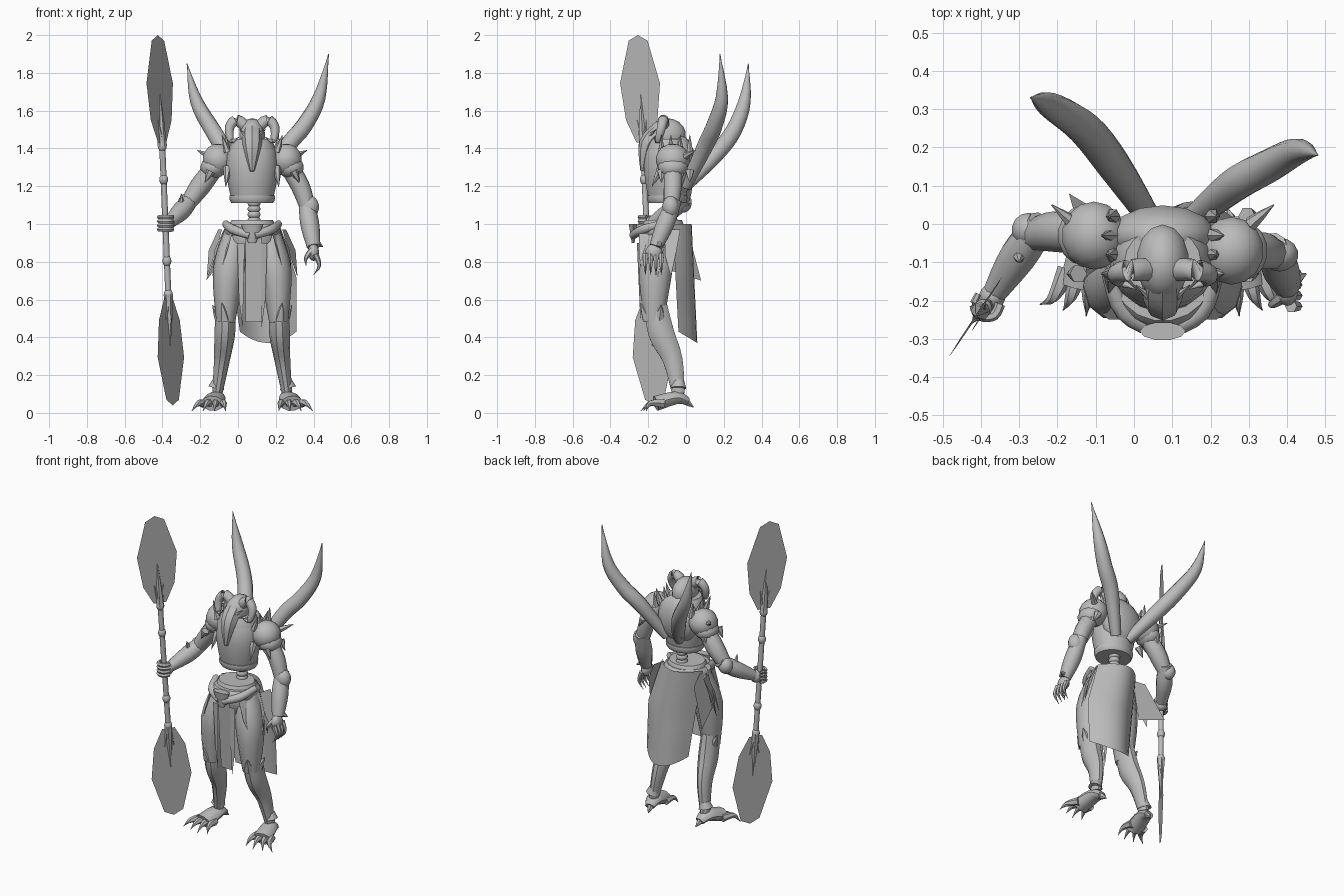
import bpy
import bmesh
import math
from mathutils import Vector

default_cube = bpy.data.objects.get("Cube")
if default_cube:
    bpy.data.objects.remove(default_cube, do_unlink=True)

grey = bpy.data.materials.new("plain_grey")
grey.use_nodes = True
grey.diffuse_color = (.5, .5, .5, 1)
grey.node_tree.nodes["Principled BSDF"].inputs["Base Color"].default_value = grey.diffuse_color

MIDDLE = .075  # x of the body's own centre line
SIDES = {"right": -1, "left": 1}
parts = []


def finish(name, bm, closed=True):
    if closed:
        bmesh.ops.recalc_face_normals(bm, faces=bm.faces)
    mesh = bpy.data.meshes.new(name)
    bm.to_mesh(mesh)
    bm.free()
    mesh.materials.append(grey)
    obj = bpy.data.objects.new(name, mesh)
    bpy.context.collection.objects.link(obj)
    parts.append(obj)


def blend(values, t):
    """Smooth curve through evenly spaced numbers or vectors."""
    last = len(values) - 1
    i = min(int(t * last), last - 1)
    f = t * last - i
    start, end = values[i], values[i + 1]
    leaving = (end - values[max(i - 1, 0)]) / 2
    arriving = (values[min(i + 2, last)] - start) / 2
    curve = (end - start) * 3 - leaving * 2 - arriving
    settle = (start - end) * 2 + leaving + arriving
    return start + leaving * f + curve * f ** 2 + settle * f ** 3


def tube(name, points, radii, depth=1, sides=10):
    """Sweep an ellipse, depth times as deep as wide, along a smooth path."""
    points = [Vector(p) for p in points]
    steps = 4 * (len(points) - 1)
    path = [blend(points, i / steps) for i in range(steps + 1)]
    span = path[-1] - path[0]
    reference = Vector((0, 1, 0)) if abs(span.x) > .7 * span.length else Vector((1, 0, 0))
    bm = bmesh.new()
    rings = []
    for i, point in enumerate(path):
        ahead = (path[min(i + 1, steps)] - path[max(i - 1, 0)]).normalized()
        across = (reference - reference.dot(ahead) * ahead).normalized()
        other = ahead.cross(across) * depth
        radius = max(blend(radii, i / steps), .002)
        turns = [math.tau * k / sides for k in range(sides)]
        rings.append([bm.verts.new(point + (across * math.cos(a) + other * math.sin(a)) * radius) for a in turns])
    for low, high in zip(rings, rings[1:]):
        for k in range(sides):
            bm.faces.new((low[k - 1], low[k], high[k], high[k - 1]))
    bm.faces.new(rings[0])
    bm.faces.new(rings[-1])
    finish(name, bm)


def spike(name, points, width):
    tube(name, points, radii=(width, width * .6, 0), sides=6)


def ball(name, points, size):
    bm = bmesh.new()
    bmesh.ops.create_uvsphere(bm, u_segments=14, v_segments=9, radius=1)
    bmesh.ops.scale(bm, vec=size, verts=bm.verts)
    bmesh.ops.translate(bm, vec=points[0], verts=bm.verts)
    finish(name, bm)


def plate(name, points):
    bm = bmesh.new()
    bm.faces.new([bm.verts.new(p) for p in points])
    finish(name, bm, closed=False)


def sheet(name, surface, columns, rows):
    """Cloth from a function of u and v, both running from zero to one."""
    bm = bmesh.new()
    grid = [[bm.verts.new(surface(c / columns, r / rows)) for c in range(columns + 1)] for r in range(rows + 1)]
    for upper, lower in zip(grid, grid[1:]):
        for c in range(columns):
            bm.faces.new((upper[c], upper[c + 1], lower[c + 1], lower[c]))
    finish(name, bm, closed=False)


def upright(name, y, bottom, top, radii, depth=.9):
    tube(name, [(MIDDLE, y, bottom), (MIDDLE, y, top)], radii, depth, sides=18)


def both(build, name, points, *shape):
    """Build a part on each side; x is the distance from the centre line."""
    for label, side in SIDES.items():
        build(label + "_" + name, [(MIDDLE + side * x, y, z) for x, y, z in points], *shape)


# Double-bladed pole
pole_top, pole_bottom = Vector((-.425, -.255, 2)), Vector((-.345, -.165, .04))
blade_side = Vector((.55, .83, 0))
half_outline = {.015: .06, .13: .127, .23: .1, .29: .04}
for label, start, end in (("upper", pole_top, pole_bottom), ("lower", pole_bottom, pole_top)):
    one_edge = [start.lerp(end, t) + blade_side * w for t, w in half_outline.items()]
    other_edge = [start.lerp(end, t) - blade_side * w for t, w in half_outline.items()]
    plate(label + "_blade", [start] + one_edge + other_edge[::-1])
    socket = start.lerp(end, .3)
    spike(label + "_blade_tang", (socket, start.lerp(end, .16)), .025)
    for side in SIDES.values():
        spike(label + "_blade_prong", (socket, start.lerp(end, .23) + blade_side * side * .03), .016)
    for t in (.3, .39):
        ball(label + "_pole_knob", [start.lerp(end, t)], (.024, .024, .03))
tube("pole_shaft", (pole_top.lerp(pole_bottom, .29), pole_top.lerp(pole_bottom, .71)), radii=(.016, .016))

# Great back horns
horn_radii = (.03, .045, .045, .034, 0)
tube("right_back_horn", ((.05, 0, 1.2), (-.05, .15, 1.36), (-.13, .25, 1.49), (-.22, .31, 1.65), (-.27, .33, 1.85)), horn_radii)
tube("left_back_horn", ((.14, 0, 1.2), (.26, .1, 1.41), (.35, .15, 1.52), (.43, .19, 1.67), (.48, .18, 1.9)), horn_radii)

# Torso and waist
upright("chest", y=-.1, bottom=1.13, top=1.45, radii=(.11, .13, .14, .09))
upright("breastplate_rim", y=-.1, bottom=1.11, top=1.15, radii=(.11, .12, .12))
upright("gorget", y=-.1, bottom=1.37, top=1.45, radii=(.13, .12, .1))
ball("upper_back", [(MIDDLE, -.03, 1.32)], (.14, .08, .15))
for i in range(5):
    ball("spine_bone", [(MIDDLE + .01, -.08, 1.02 + .03 * i)], (.035, .035, .025))
upright("pelvis", y=-.12, bottom=.8, top=1.02, radii=(.06, .13, .14, .11))
upright("belt", y=-.13, bottom=.94, top=1, radii=(.14, .15, .13), depth=.95)
tube("belt_buckle", ((MIDDLE, -.28, 1), (MIDDLE, -.28, .9)), radii=(.06, .02), depth=.4)

# Head with long muzzle and curled horns
ball("head", [(MIDDLE, -.1, 1.47)], (.07, .1, .09))
tube("muzzle", ((MIDDLE, -.13, 1.5), (MIDDLE, -.2, 1.42), (MIDDLE, -.23, 1.28)), radii=(.05, .05, .012), sides=8)
both(spike, "brow", ((.01, -.21, 1.45), (.07, -.16, 1.5)), .018)
both(tube, "head_horn", ((.02, -.12, 1.5), (.08, -.12, 1.55), (.12, -.13, 1.51), (.11, -.15, 1.44), (.07, -.17, 1.46)), (.032, .028, .02, 0))

# Layered shoulder armour with spikes, the left one carried further forward
for label, side in SIDES.items():
    x, y = MIDDLE + side * .18, -.05 - .02 * side
    ball(label + "_shoulder_dome", [(x, y, 1.34)], (.085, .09, .085))
    ball(label + "_shoulder_skirt", [(x + .025 * side, y, 1.3)], (.07, .08, .06))
both(spike, "shoulder_thorn", ((.23, 0, 1.36), (.29, .05, 1.39)), .02)
both(spike, "chest_fringe", ((.13, -.13, 1.3), (.14, -.18, 1.2)), .025)
for i in range(4):
    y = .02 - .05 * i
    both(spike, "collar_spike", ((.13, y, 1.38), (.14 + .02 * (i % 2), y, 1.47)), .02)
    both(spike, "shoulder_fringe", ((.22, y, 1.28), (.25, y, 1.22)), .025)

# Right arm gripping the pole
tube("right_upper_arm", ((-.11, -.03, 1.32), (-.2, -.02, 1.2), (-.27, -.03, 1.1)), radii=(.05, .055, .04))
tube("right_forearm", ((-.24, 0, 1.14), (-.3, -.08, 1.07), (-.37, -.19, 1)), radii=(.04, .05, .03))
ball("right_elbow_guard", [(-.275, -.015, 1.11)], (.045, .045, .05))
spike("right_forearm_spike", ((-.3, -.08, 1.1), (-.3, -.1, 1.16)), .02)
ball("right_palm", [(-.37, -.19, 1)], (.035, .035, .04))
grip = pole_top.lerp(pole_bottom, .51)
for i in range(4):
    bend = [Vector((math.cos(a), math.sin(a), 0)) * .035 for a in (0, -1, -2, -3, -4)]
    tube("right_finger", [grip + curl + Vector((0, 0, .022 * i - .03)) for curl in bend], radii=(.013, .013, .008), sides=6)

# Left arm hanging
tube("left_upper_arm", ((.26, -.07, 1.32), (.33, -.07, 1.2), (.37, -.08, 1.08)), radii=(.05, .05, .04))
tube("left_forearm", ((.36, -.06, 1.13), (.38, -.11, 1), (.4, -.16, .88)), radii=(.04, .05, .036))
ball("left_elbow_guard", [(.38, -.08, 1.09)], (.05, .045, .06))
ball("left_palm", [(.4, -.17, .85)], (.03, .045, .045))
spike("left_wrist_fin", ((.41, -.15, .9), (.45, -.13, .88)), .025)
spike("left_thumb", ((.39, -.19, .86), (.36, -.21, .82), (.36, -.21, .78)), .018)
for i in range(4):
    y = -.215 + .028 * i
    spike("left_finger", ((.41, y, .84), (.43, y, .78), (.4, y, .73)), .017)

# Legs with greaves and clawed feet
both(tube, "thigh", ((.08, -.12, .95), (.125, -.16, .75), (.14, -.17, .48)), (.07, .083, .05), 1.1)
both(tube, "shin", ((.14, -.16, .56), (.145, -.13, .42), (.16, -.07, .28), (.185, -.04, .1)), (.05, .055, .042, .027), 1.3)
both(spike, "knee_crest", ((.145, -.2, .5), (.16, -.24, .58)), .035)
both(spike, "knee_wing", ((.17, -.14, .5), (.21, -.13, .57)), .03)
both(tube, "ankle_cuff", ((.18, -.04, .17), (.19, -.04, .13)), (.03, .043))
both(tube, "foot", ((.18, .01, .06), (.19, -.05, .08), (.21, -.16, .05)), (.03, .05, .06), .7)
both(spike, "heel_claw", ((.18, 0, .06), (.17, .04, .03)), .022)
for i in range(4):
    root, tip = .16 + .03 * i, .14 + .06 * i
    reach = -.24 + .015 * abs(i - 1)
    both(spike, "toe", ((root, -.12, .05), ((root + tip) / 2, -.19, .05), (tip, reach, .01)), .026)


# Cape wrapping the back of the hips
def cape_surface(u, v):
    bow = 1 - (2 * u - 1) ** 2
    left, right = -.07 + .08 * v, .22 + .09 * min(1, 2 * v)
    return left + (right - left) * u, .03 * v - .07 + bow * .1, 1 - v * (.57 + .06 * bow)


sheet("back_cape", cape_surface, columns=10, rows=8)

# Loincloth, hip flap and tattered strips
sheet("front_loincloth", lambda u, v: (.04 + .085 * u, .04 * v - .27, .98 - .5 * v), columns=2, rows=4)
plate("right_hip_flap", ((-.06, -.08, 1), (-.07, .02, .93), (-.17, .08, .7), (-.12, -.1, .76)))
both(tube, "hip_strap", ((.01, -.28, .94), (.1, -.23, .97), (.14, -.13, 1)), (.022, .025, .02))
both(plate, "cloth_strip", ((.04, -.26, .9), (.08, -.25, .9), (.07, -.24, .6), (.05, -.24, .45)))
for i in range(3):
    x, y = .1 + .03 * i, -.25 + .07 * i
    both(plate, "tasset", ((x, y, .97), (x + .02, y + .08, .97), (x + .07, y + .06, .86), (x + .08, y + .03, .72), (x + .04, y, .83)))

# Smooth shading with crisp edges
bpy.ops.object.select_all(action="DESELECT")
for obj in parts:
    obj.select_set(True)
bpy.context.view_layer.objects.active = parts[0]
bpy.ops.object.shade_smooth_by_angle(angle=math.radians(40))
